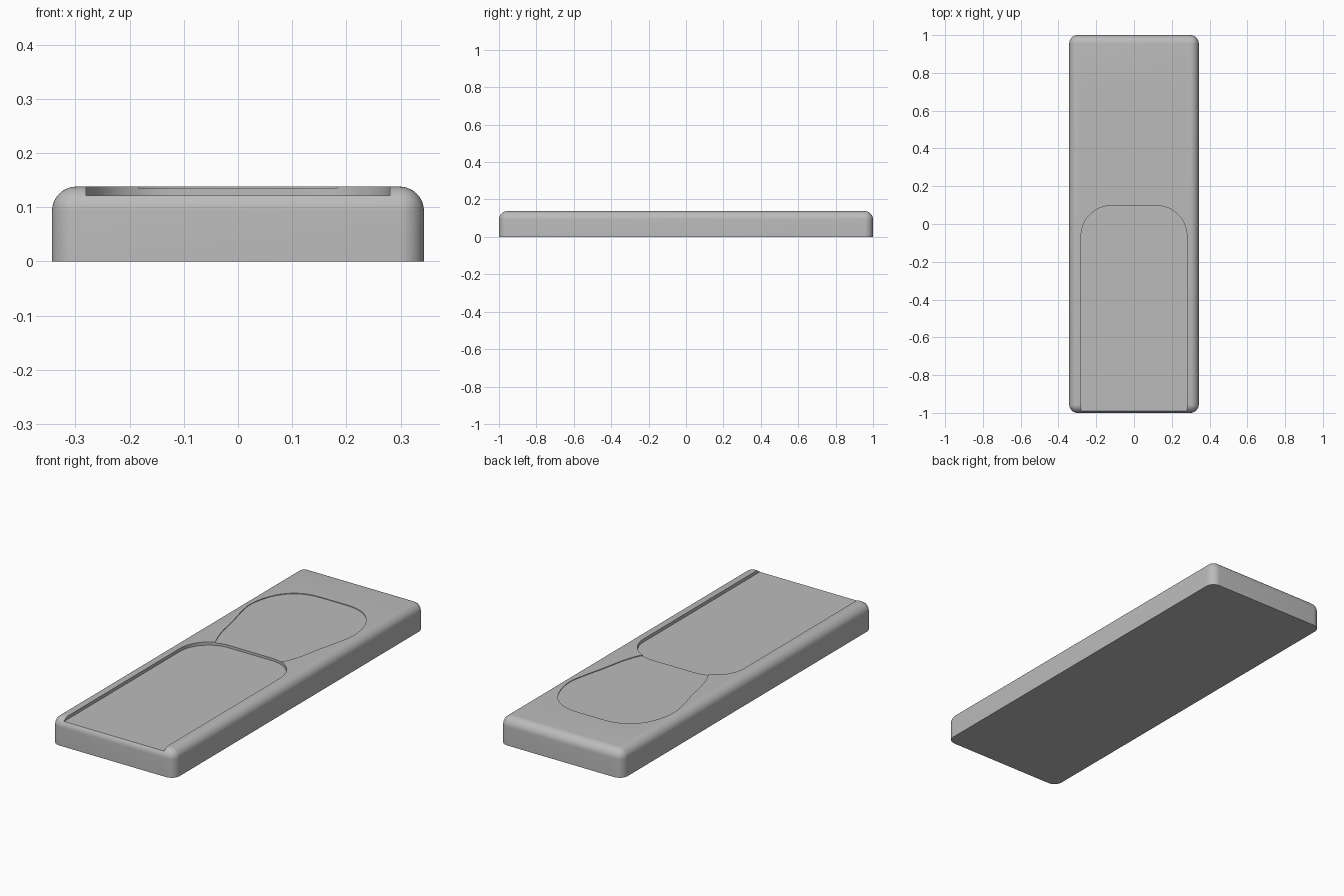
import bpy, bmesh, math
from mathutils import Vector

old = bpy.data.objects.get("Cube")
if old:
    bpy.data.objects.remove(old, do_unlink=True)

HALF_W, HEIGHT, ROUND = 0.343, 0.138, 0.045

grey = bpy.data.materials.new("plain grey")
grey.use_nodes = True
COLOUR = (0.5, 0.5, 0.5, 1)
grey.diffuse_color = COLOUR
grey.node_tree.nodes["Principled BSDF"].inputs["Base Color"].default_value = COLOUR


def make_object(name, bm):
    bmesh.ops.recalc_face_normals(bm, faces=bm.faces)
    mesh = bpy.data.meshes.new(name)
    bm.to_mesh(mesh)
    bm.free()
    mesh.materials.append(grey)
    obj = bpy.data.objects.new(name, mesh)
    bpy.context.collection.objects.link(obj)
    return obj


def prism(name, outline, bottom, top):
    bm = bmesh.new()
    face = bm.faces.new([bm.verts.new((x, y, bottom)) for x, y in outline])
    side = bmesh.ops.extrude_face_region(bm, geom=[face])["geom"]
    verts = [v for v in side if isinstance(v, bmesh.types.BMVert)]
    bmesh.ops.translate(bm, verts=verts, vec=(0, 0, top - bottom))
    return make_object(name, bm)


def mirrored(half):
    """Close a right-hand outline with its mirror image."""
    return half + [(-x, y) for x, y in reversed(half) if x > 1e-6]


def smooth_path(points, steps=8):
    """Catmull-Rom curve through the points; the two end points only guide it."""
    p = [Vector(q) for q in points]
    path = []
    for a, b, c, d in zip(p, p[1:], p[2:], p[3:]):
        for i in range(steps):
            t = i / steps
            q = 0.5 * (2 * b + (c - a) * t + (2 * a - 5 * b + 4 * c - d) * t ** 2
                       + (3 * b - a - 3 * c + d) * t ** 3)
            path.append((q.x, q.y))
    path.append(tuple(p[-2]))
    return path


# Block, rounded on its upright and top edges
bm = bmesh.new()
bmesh.ops.create_cube(bm, size=1)
bmesh.ops.scale(bm, verts=bm.verts, vec=(2 * HALF_W, 2, HEIGHT))
bmesh.ops.translate(bm, verts=bm.verts, vec=(0, 0, HEIGHT / 2))
edges = [e for e in bm.edges if max(v.co.z for v in e.verts) > 0.01]
bmesh.ops.bevel(bm, geom=edges, offset=ROUND, segments=10, profile=0.5, affect='EDGES')
block = make_object("block", bm)

# Long pocket, open at the front, with rounded inner corners
radius, width, end = 0.16, 0.28, 0.097
arc = [math.pi / 2 * i / 16 for i in range(17)]
pocket = [(width - radius + radius * math.sin(a), end - radius + radius * math.cos(a))
          for a in arc] + [(width, -1.1)]
long_cutter = prism("long_pocket_cutter", mirrored(pocket), 0.122, 0.3)

# Shallow pear-shaped pocket, running into the long one
pear = smooth_path([(-0.12, 0.756), (0, 0.76), (0.12, 0.756), (0.205, 0.718),
                    (0.265, 0.635), (0.291, 0.52), (0.277, 0.42), (0.25, 0.31),
                    (0.222, 0.18), (0.18, 0.08), (0.1, 0.02), (0, 0)])
pear_cutter = prism("pear_pocket_cutter", mirrored(pear), 0.1345, 0.3)

# Cut both pockets, then discard the cutters
bpy.context.view_layer.objects.active = block
block.select_set(True)
for cutter in (long_cutter, pear_cutter):
    cutter.hide_render = True
    cut = block.modifiers.new("pocket", 'BOOLEAN')
    cut.operation, cut.solver, cut.object = 'DIFFERENCE', 'EXACT', cutter
    bpy.ops.object.modifier_apply(modifier=cut.name)
    bpy.data.objects.remove(cutter, do_unlink=True)

bpy.ops.object.shade_smooth_by_angle(angle=math.radians(35))
